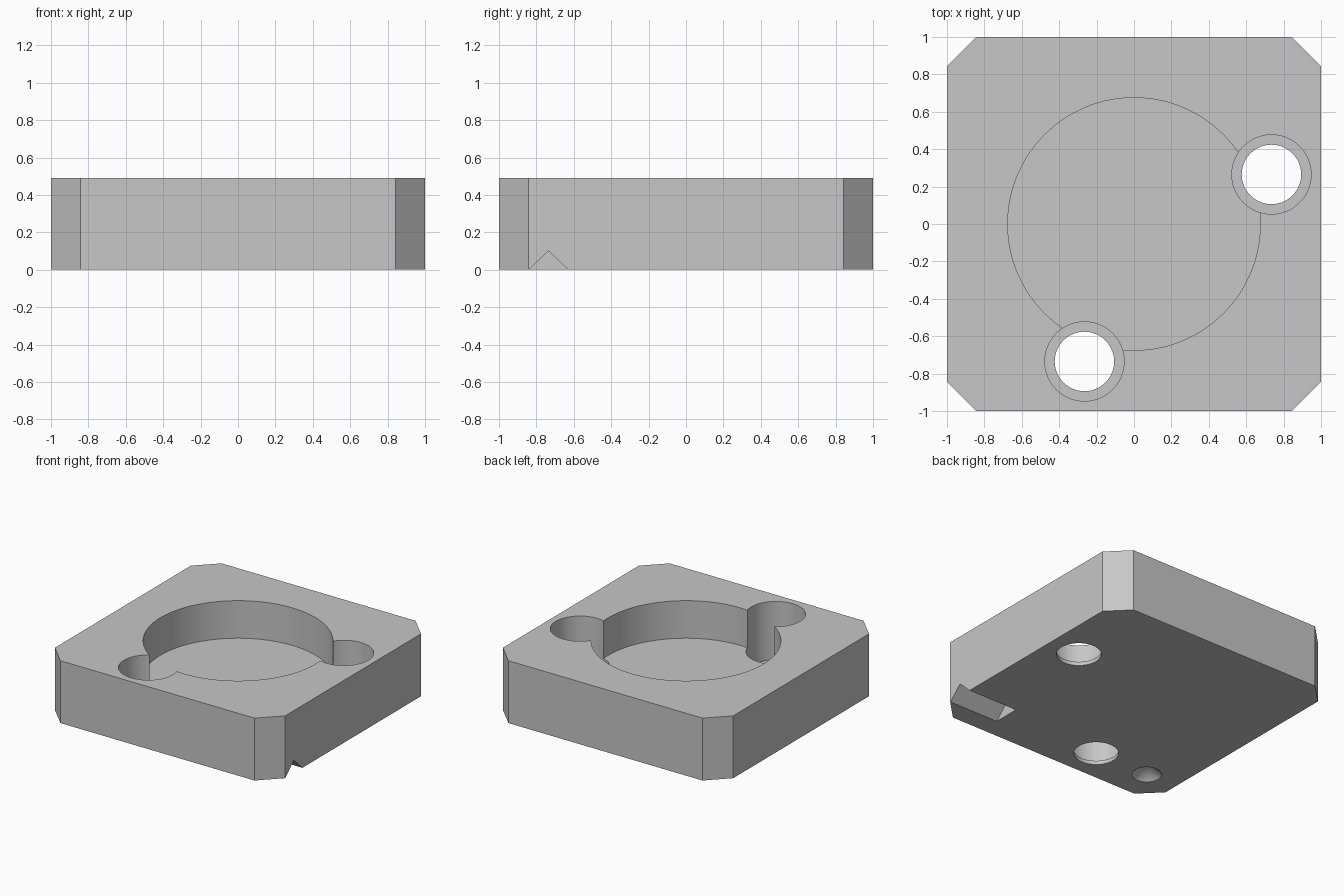
import bpy
import bmesh
import math
from mathutils import Matrix, Vector

default_cube = bpy.data.objects.get("Cube")
if default_cube:
    bpy.data.objects.remove(default_cube, do_unlink=True)

HEIGHT = 0.49
POCKET_FLOOR = 0.195
SOCKET_FLOOR = 0.03
SOCKETS = [(0.735, 0.265), (-0.265, -0.735)]
SEAT = 0.735          # offset of the locating seats
SEAT_HALF, SEAT_DEPTH = 0.106, 0.1

grey = bpy.data.materials.new("plain grey")
grey.use_nodes = True
colour = (0.57, 0.57, 0.57, 1)
grey.diffuse_color = colour
grey.node_tree.nodes["Principled BSDF"].inputs["Base Color"].default_value = colour


def to_object(name, bm):
    bmesh.ops.recalc_face_normals(bm, faces=bm.faces)
    mesh = bpy.data.meshes.new(name)
    bm.to_mesh(mesh)
    bm.free()
    mesh.materials.append(grey)
    obj = bpy.data.objects.new(name, mesh)
    bpy.context.collection.objects.link(obj)
    return obj


def prism(name, profile, direction):
    """Extrude a closed outline along a direction."""
    bm = bmesh.new()
    face = bm.faces.new([bm.verts.new(p) for p in profile])
    result = bmesh.ops.extrude_face_region(bm, geom=[face])
    moved = [v for v in result["geom"] if isinstance(v, bmesh.types.BMVert)]
    bmesh.ops.translate(bm, verts=moved, vec=Vector(direction))
    return to_object(name, bm)


def round_cutter(name, x, y, low, high, r_low, r_high, segments=64):
    bm = bmesh.new()
    bmesh.ops.create_cone(bm, cap_ends=True, segments=segments,
                          radius1=r_low, radius2=r_high, depth=high - low,
                          matrix=Matrix.Translation((x, y, (low + high) / 2)))
    return to_object(name, bm)


# Square block with chamfered vertical corners
c = 0.843
outline = []
for sx, sy in [(1, 1), (-1, 1), (-1, -1), (1, -1)]:
    pair = [(sx, sy * c, 0), (sx * c, sy, 0)]
    outline += pair if sx * sy > 0 else pair[::-1]
block = prism("mount_block", outline, (0, 0, HEIGHT))

# Central pocket, then the two stepped sockets
cutters = [round_cutter("pocket_cutter", 0, 0, POCKET_FLOOR, 1, 0.675, 0.675, 128)]
for x, y in SOCKETS:
    cutters.append(round_cutter("socket_cutter", x, y, SOCKET_FLOOR, 1, 0.212, 0.212))
    cutters.append(round_cutter("through_hole_cutter", x, y, -0.5, 1, 0.159, 0.159))

# Conical seat and V-groove on the underside
cutters.append(round_cutter("cone_seat_cutter", -SEAT, -SEAT, -SEAT_DEPTH, SEAT_DEPTH,
                            SEAT_HALF * 2, 0))
groove = [(0.57, -SEAT - SEAT_HALF * 2, -SEAT_DEPTH),
          (0.57, -SEAT + SEAT_HALF * 2, -SEAT_DEPTH),
          (0.57, -SEAT, SEAT_DEPTH)]
cutters.append(prism("groove_cutter", groove, (1, 0, 0)))

for cutter in cutters:
    cutter.hide_render = True
    mod = block.modifiers.new(cutter.name, "BOOLEAN")
    mod.operation = "DIFFERENCE"
    mod.solver = "EXACT"
    mod.object = cutter

# Bake the cuts and discard the cutters
depsgraph = bpy.context.evaluated_depsgraph_get()
baked = bpy.data.meshes.new_from_object(block.evaluated_get(depsgraph))
block.modifiers.clear()
block.data = baked
baked.name = "mount_block"
for cutter in cutters:
    bpy.data.objects.remove(cutter, do_unlink=True)

bpy.ops.object.select_all(action="DESELECT")
block.select_set(True)
bpy.context.view_layer.objects.active = block
bpy.ops.object.shade_smooth_by_angle(angle=math.radians(30))
